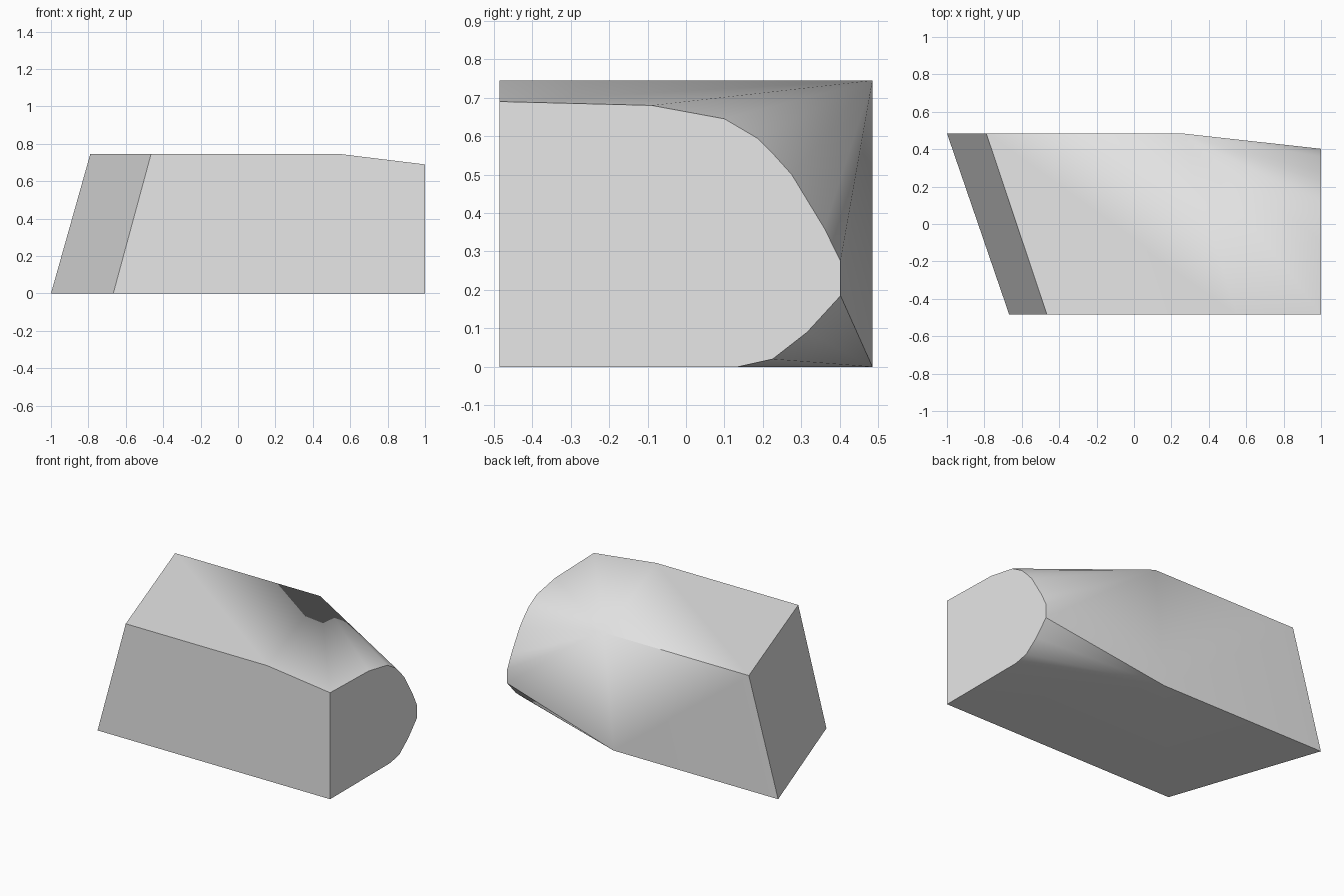
import bpy
import bmesh
import math

# Remove the default cube
cube = bpy.data.objects.get("Cube")
if cube:
    bpy.data.objects.remove(cube, do_unlink=True)

# Plain grey material
grey = bpy.data.materials.new("plain_grey")
grey.use_nodes = True
colour = (0.8, 0.8, 0.8, 1.0)
grey.diffuse_color = colour
grey.node_tree.nodes["Principled BSDF"].inputs["Base Color"].default_value = colour

HALF_DEPTH = 0.485
HEIGHT = 0.745

# Slanted end and full-height body: (x at bottom, x at top, y) per upright edge
uprights = [
    (-1.0, -0.79, HALF_DEPTH),
    (-0.667, -0.465, -HALF_DEPTH),
    (0.18, 0.25, HALF_DEPTH),
]
points = []
for x_bottom, x_top, y in uprights:
    points += [(x_bottom, y, 0), (x_top, y, HEIGHT)]

# Front top corner where the roof starts to slope
points.append((0.55, -HALF_DEPTH, HEIGHT))

# Rounded end profile (y, z)
profile = [
    (-HALF_DEPTH, 0), (-HALF_DEPTH, 0.69), (-0.09, 0.68), (0.1, 0.645),
    (0.185, 0.595), (0.23, 0.55), (0.275, 0.5), (0.36, 0.36),
    (0.402, 0.275), (0.402, 0.185), (0.315, 0.09), (0.225, 0.02), (0.135, 0),
]
points += [(1.0, y, z) for y, z in profile]

# Skin the body between the slanted and rounded ends
bm = bmesh.new()
for p in points:
    bm.verts.new(p)
bmesh.ops.convex_hull(bm, input=bm.verts[:])
bmesh.ops.dissolve_limit(bm, angle_limit=math.radians(0.8),
                         verts=bm.verts[:], edges=bm.edges[:])
bmesh.ops.recalc_face_normals(bm, faces=bm.faces[:])

mesh = bpy.data.meshes.new("tapered_body")
bm.to_mesh(mesh)
bm.free()
mesh.materials.append(grey)
body = bpy.data.objects.new("tapered_body", mesh)
bpy.context.collection.objects.link(body)

# Smooth the rounded taper, keep the block edges crisp
bpy.ops.object.select_all(action="DESELECT")
body.select_set(True)
bpy.context.view_layer.objects.active = body
bpy.ops.object.shade_smooth_by_angle(angle=math.radians(30))
